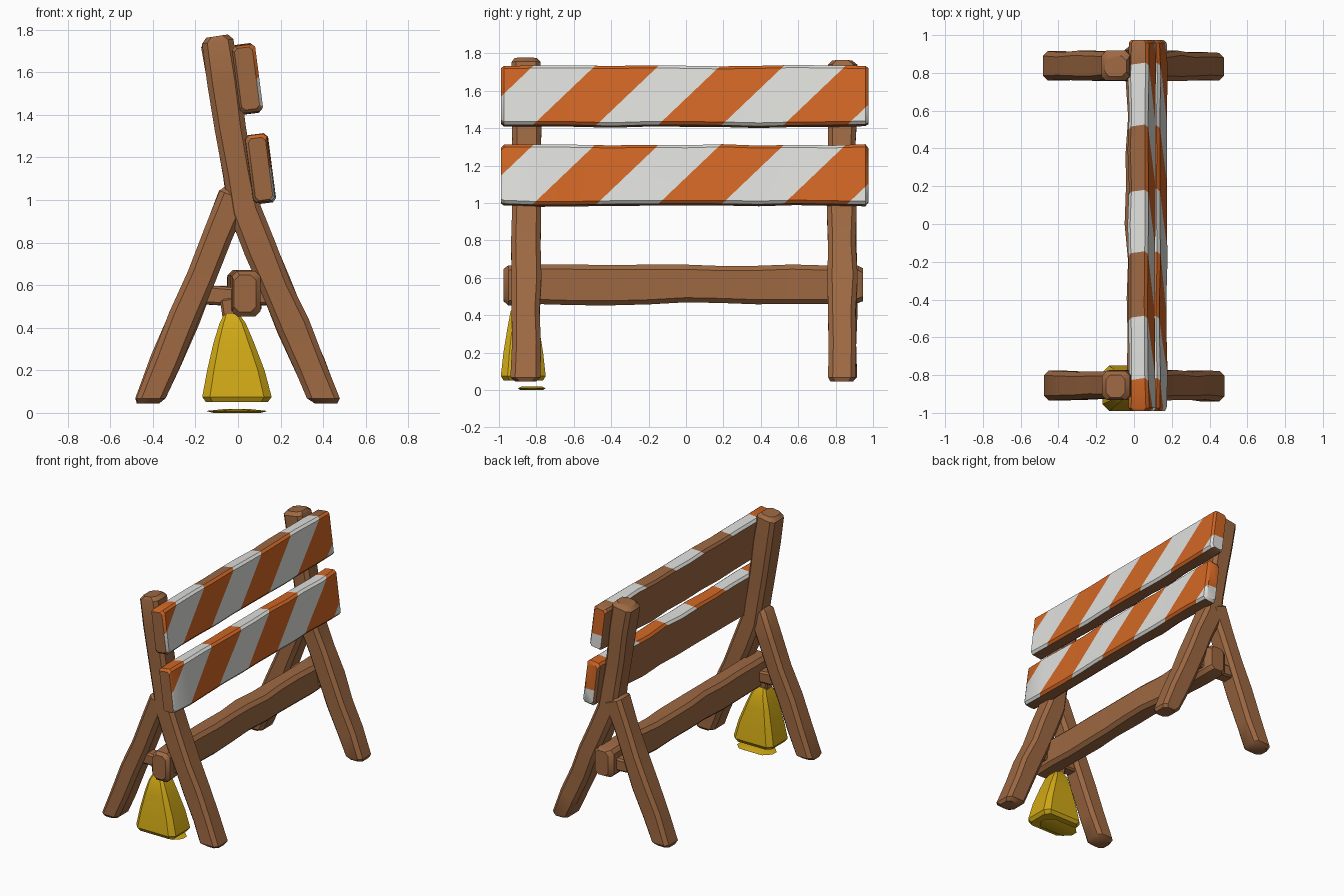
import bpy, bmesh, math, random
from mathutils import Vector

random.seed(4)
if "Cube" in bpy.data.objects:
    bpy.data.objects.remove(bpy.data.objects["Cube"])


def material(name, rgb):
    m = bpy.data.materials.new(name)
    m.use_nodes = True
    m.diffuse_color = (*rgb, 1)
    m.node_tree.nodes["Principled BSDF"].inputs["Base Color"].default_value = (*rgb, 1)
    return m


wood = material("brown wood", (0.34, 0.14, 0.055))
orange = material("orange paint", (0.64, 0.135, 0.018))
white = material("white paint", (0.74, 0.74, 0.72))
yellow = material("yellow cloth", (0.64, 0.40, 0.008))

X, Y, Z = Vector((1, 0, 0)), Vector((0, 1, 0)), Vector((0, 0, 1))


def section(centre, u, v, a, b, c):
    """Rectangle of half sizes a, b with corners chamfered by c."""
    flat = [(a, b - c), (a - c, b), (c - a, b), (-a, b - c),
            (-a, c - b), (c - a, -b), (a - c, -b), (a, c - b)]
    return [centre + u * p + v * q for p, q in flat]


def skin(rings):
    """Join rings of equal length into a closed solid."""
    bm = bmesh.new()
    loops = [[bm.verts.new(p) for p in ring] for ring in rings]
    n = len(loops[0])
    for lo, hi in zip(loops, loops[1:]):
        for i in range(n):
            j = (i + 1) % n
            bm.faces.new((lo[i], lo[j], hi[j], hi[i]))
    bm.faces.new(loops[0])
    bm.faces.new(loops[-1])
    bmesh.ops.recalc_face_normals(bm, faces=bm.faces)
    return bm


def finish(name, bm, mats, angle=35):
    me = bpy.data.meshes.new(name)
    bm.to_mesh(me)
    bm.free()
    for m in mats:
        me.materials.append(m)
    me.shade_smooth()
    me.set_sharp_from_angle(angle=math.radians(angle))
    ob = bpy.data.objects.new(name, me)
    bpy.context.collection.objects.link(ob)
    return ob


def timber(path, side, a, b, chamfer=0.025, wobble=0.004, foot=None, step=0.2):
    """Hewn beam along a path; a is the half size along side, b across it."""
    path = [Vector(p) for p in path]
    pts = [path[0]]
    for p, q in zip(path, path[1:]):
        n = max(1, round((q - p).length / step))
        pts += [p.lerp(q, (i + 1) / n) for i in range(n)]
    first, last = (pts[1] - pts[0]).normalized(), (pts[-1] - pts[-2]).normalized()
    pts = [pts[0], pts[0] + first * chamfer] + pts[1:-1] + [pts[-1] - last * chamfer, pts[-1]]
    rings = []
    for i, p in enumerate(pts):
        t = (pts[min(i + 1, len(pts) - 1)] - pts[max(i - 1, 0)]).normalized()
        if foot and i < 2:
            t = foot
        v = t.cross(side).normalized()
        inset = chamfer * 0.8 if i in (0, len(pts) - 1) else 0
        jit = [random.uniform(-wobble, wobble) for _ in range(4)]
        rings.append(section(p + side * jit[0] + v * jit[1], side, v,
                             a - inset + jit[2], b - inset + jit[3], chamfer))
    return skin(rings)


# A-frames: a bent upright leg and a shorter brace leg at each end
for end, y, top in (("front", -0.855, 1.77), ("back", 0.835, 1.755)):
    upright = [(0.41, y, 0.045), (0.03, y, 0.95), (0.0, y, 1.12), (-0.1, y, top)]
    finish(end + "_upright_leg", timber(upright, Y, 0.077, 0.075, foot=Z), [wood])
    brace = [(-0.42, y, 0.045), (-0.01, y, 1.04)]
    finish(end + "_brace_leg", timber(brace, Y, 0.075, 0.071, foot=Z), [wood])
    rung = [(-0.22, y, 0.555), (0.17, y, 0.545)]
    finish(end + "_rung", timber(rung, Y, 0.045, 0.045, chamfer=0.012), [wood])

# Long stretcher beam
stretcher = [(0.035, -0.975, 0.565), (0.03, 0, 0.565), (0.03, 0.945, 0.565)]
finish("stretcher_beam", timber(stretcher, Z, 0.103, 0.072, wobble=0.006), [wood])

# Striped boards
STRIPE, PERIOD, FIRST, SLOPE = 0.34, 0.67, -0.49, 1.05
lean = Vector((-0.13, 0, 1)).normalized()


def striped_board(name, x, z, top_orange):
    bm = timber([(x, -0.99, z), (x, 0, z), (x, 0.975, z)], lean, 0.16, 0.053,
                chamfer=0.016, wobble=0.003)
    top = z + 0.16
    for k in range(-1, 3):
        for edge in (FIRST, FIRST + STRIPE):
            bmesh.ops.bisect_plane(bm, geom=bm.verts[:] + bm.edges[:] + bm.faces[:],
                                   plane_co=(0, edge + k * PERIOD, top),
                                   plane_no=(0, 1, -SLOPE))
    bm.normal_update()
    for f in bm.faces:
        c, n = f.calc_center_median(), f.normal
        is_orange = (c.y - SLOPE * (c.z - top) - FIRST) % PERIOD < STRIPE
        if n.x > 0.5 or n.y > 0.6:
            f.material_index = 1 if is_orange else 2
        elif n.z > 0.5:
            f.material_index = (top_orange if is_orange else 2)
            if is_orange and c.y < -0.8:
                f.material_index = 1
    finish(name, bm, [wood, orange, white])


striped_board("upper_board", 0.042, 1.57, 0)
striped_board("lower_board", 0.103, 1.147, 1)

# Hanging sandbag, its tie and the patch beneath it
bag = [(0.05, -0.005, -0.87, 0.145, 0.105), (0.075, -0.005, -0.87, 0.163, 0.12),
       (0.2, -0.01, -0.87, 0.135, 0.106), (0.33, -0.02, -0.87, 0.095, 0.085),
       (0.42, -0.025, -0.87, 0.062, 0.068), (0.465, -0.03, -0.87, 0.035, 0.04)]
finish("sandbag", skin([section(Vector((x, y, z)), X, Y, a, b, min(a, b) * 0.3)
                        for z, x, y, a, b in bag]), [yellow], 30)
finish("sandbag_tie", timber([(-0.035, -0.87, 0.43), (-0.05, -0.87, 0.54)], Y,
                             0.035, 0.03, chamfer=0.01), [wood])
finish("ground_patch", skin([section(Vector((-0.005, -0.825, z)), X, Y, a, b, 0.05)
                             for z, a, b in ((0, 0.11, 0.06), (0.009, 0.145, 0.075),
                                             (0.018, 0.06, 0.055))]), [yellow], 30)
